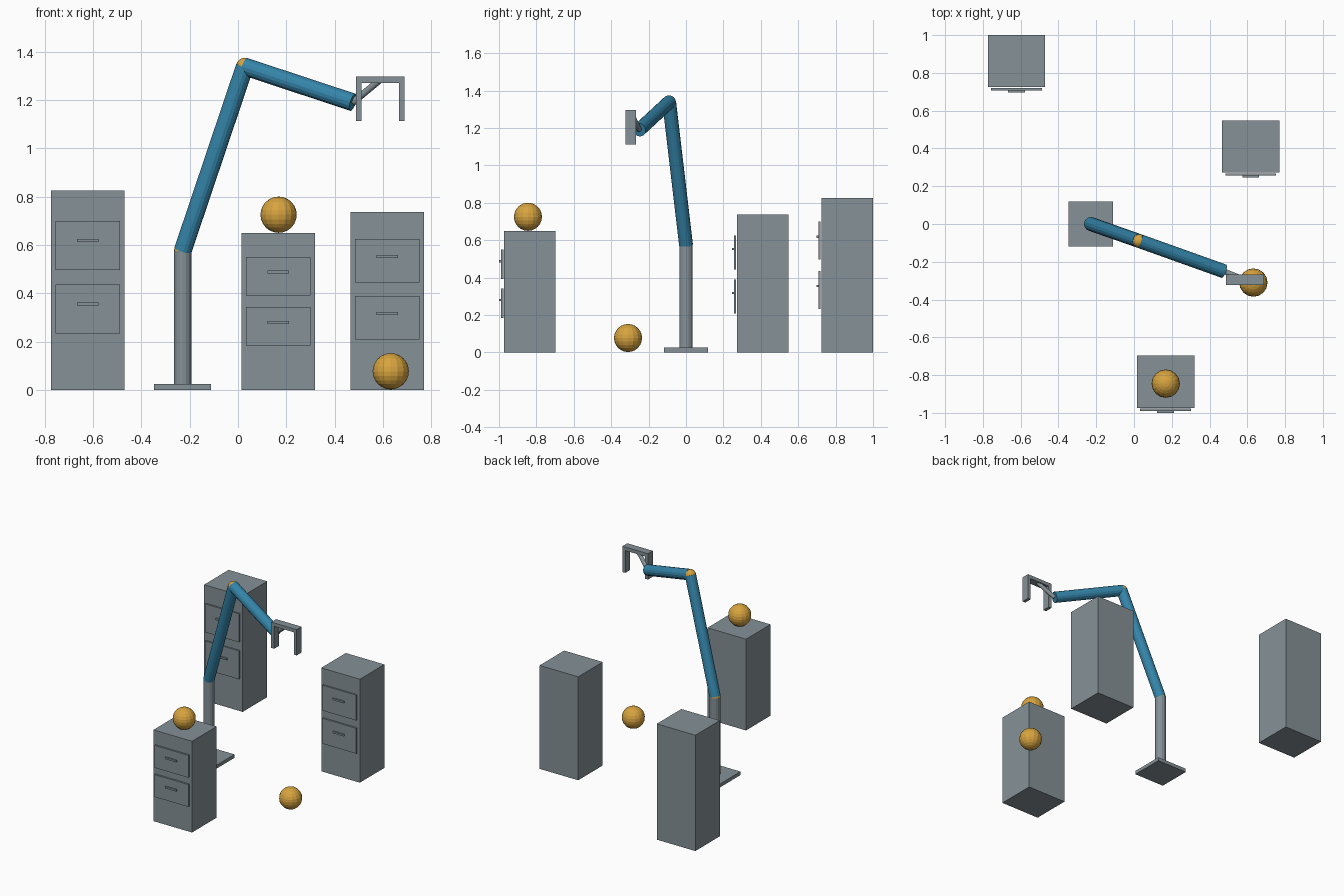
import bpy
from mathutils import Vector

if "Cube" in bpy.data.objects:
    bpy.data.objects.remove(bpy.data.objects["Cube"])


def material(name, rgb):
    m = bpy.data.materials.new(name)
    m.diffuse_color = (*rgb, 1)
    m.use_nodes = True
    m.node_tree.nodes["Principled BSDF"].inputs["Base Color"].default_value = m.diffuse_color
    return m


GREY = material("steel grey", (0.235, 0.285, 0.31))
BLUE = material("arm blue", (0.035, 0.235, 0.40))
ORANGE = material("orange", (0.68, 0.37, 0.05))


def finish(name, mat):
    ob = bpy.context.object
    ob.name = name
    ob.data.materials.append(mat)
    return ob


def box(name, lo, hi, mat=GREY):
    lo, hi = Vector(lo), Vector(hi)
    bpy.ops.mesh.primitive_cube_add(size=1, location=(lo + hi) / 2)
    bpy.context.object.scale = hi - lo
    return finish(name, mat)


def rod(name, a, b, r, mat, sides=16):
    a, b = Vector(a), Vector(b)
    bpy.ops.mesh.primitive_cylinder_add(vertices=sides, radius=r, depth=(b - a).length,
                                        location=(a + b) / 2)
    ob = bpy.context.object
    ob.rotation_mode = 'QUATERNION'
    ob.rotation_quaternion = (b - a).to_track_quat('Z', 'Y')
    return finish(name, mat)


def ball(name, c, r):
    bpy.ops.mesh.primitive_uv_sphere_add(segments=16, ring_count=12, radius=r, location=c)
    return finish(name, ORANGE)


# Filing cabinets: body plus two drawer fronts with bar handles
def cabinet(name, x, front, h):
    box(name + "_body", (x - 0.152, front, 0), (x + 0.152, front + 0.276, h))
    for label, mid in (("lower", 0.405), ("upper", 0.725)):
        z, half = mid * h, 0.1225 * h
        box(f"{name}_{label}_drawer", (x - 0.134, front - 0.016, z - half),
            (x + 0.134, front - 0.004, z + half))
        z += 0.025 * h
        box(f"{name}_{label}_handle", (x - 0.044, front - 0.027, z - 0.006),
            (x + 0.044, front - 0.015, z + 0.006))


cabinet("tall_cabinet", -0.622, 0.724, 0.825)
cabinet("short_cabinet", 0.167, -0.973, 0.65)
cabinet("medium_cabinet", 0.618, 0.272, 0.737)

# Balls
ball("cabinet_ball", (0.168, -0.845, 0.725), 0.075)
ball("floor_ball", (0.632, -0.31, 0.077), 0.075)

# Arm: base plate, post, joints and two links
shoulder = (-0.229, 0, 0.575)
elbow = (0.028, -0.09, 1.338)
wrist = (0.476, -0.25, 1.19)
box("base_plate", (-0.347, -0.118, 0), (-0.111, 0.118, 0.025))
rod("post", (-0.229, 0, 0.02), shoulder, 0.036, GREY)
ball("shoulder_joint", shoulder, 0.036)
rod("upper_arm", shoulder, elbow, 0.037, BLUE)
ball("elbow_joint", elbow, 0.036)
rod("forearm", elbow, wrist, 0.037, BLUE)

# Gripper: strut, crossbar and two fingers
rod("gripper_strut", wrist, (0.588, -0.295, 1.283), 0.014, GREY)
box("gripper_crossbar", (0.488, -0.323, 1.271), (0.689, -0.268, 1.296))
for side, x in (("left", 0.488), ("right", 0.666)):
    box(f"gripper_{side}_finger", (x, -0.323, 1.112), (x + 0.023, -0.268, 1.271))
